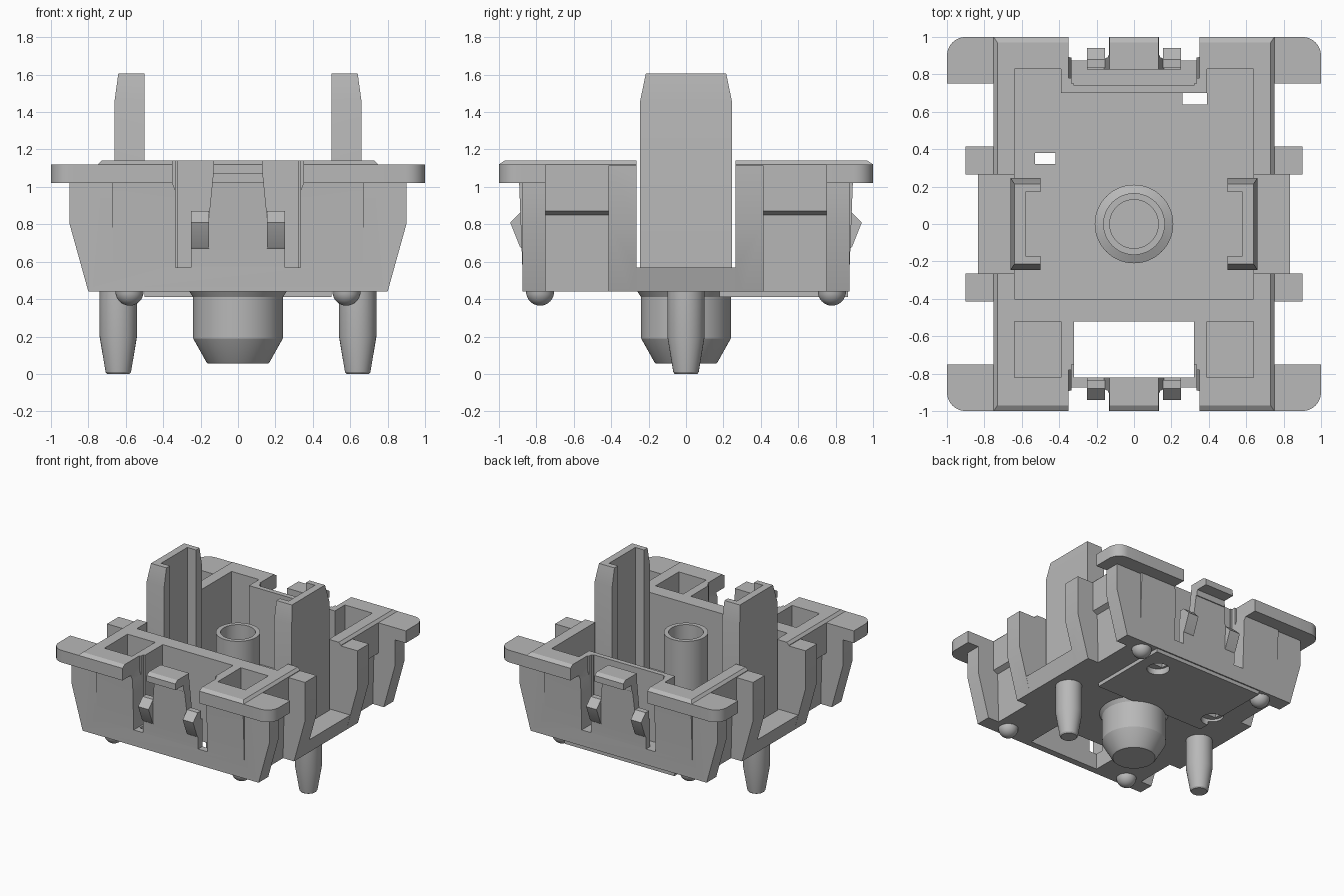
import bpy, bmesh, math

if "Cube" in bpy.data.objects:
    bpy.data.objects.remove(bpy.data.objects["Cube"])

mat = bpy.data.materials.new("grey plastic")
mat.diffuse_color = (0.48, 0.48, 0.48, 1)
mat.use_nodes = True
mat.node_tree.nodes["Principled BSDF"].inputs["Base Color"].default_value = mat.diffuse_color


def finish(bm, name):
    bmesh.ops.recalc_face_normals(bm, faces=bm.faces)
    me = bpy.data.meshes.new(name)
    bm.to_mesh(me)
    bm.free()
    me.materials.append(mat)
    ob = bpy.data.objects.new(name, me)
    bpy.context.collection.objects.link(ob)
    return ob


def skin(name, rings):
    """Closed solid through rings with equal point counts."""
    bm = bmesh.new()
    vs = [[bm.verts.new(p) for p in r] for r in rings]
    n = len(vs[0])
    for a, b in zip(vs, vs[1:]):
        for i in range(n):
            bm.faces.new((a[i], a[(i + 1) % n], b[(i + 1) % n], b[i]))
    bm.faces.new(vs[0])
    bm.faces.new(vs[-1])
    return finish(bm, name)


def loft(name, *secs):
    """Box sections (z, x0, x1, y0, y1) joined upwards."""
    return skin(name, [[(a, c, z), (b, c, z), (b, d, z), (a, d, z)] for z, a, b, c, d in secs])


def box(x0, x1, y0, y1, z0, z1):
    return loft("box", (z0, min(x0, x1), max(x0, x1), min(y0, y1), max(y0, y1)),
                (z1, min(x0, x1), max(x0, x1), min(y0, y1), max(y0, y1)))


def prism(axis, prof, lo, hi):
    """Profile (u, z) extruded along x or y."""
    if axis == 'y':
        return skin("prism", [[(u, t, z) for u, z in prof] for t in (lo, hi)])
    return skin("prism", [[(t, u, z) for u, z in prof] for t in (lo, hi)])


def turned(name, prof, x=0, y=0, n=48):
    """Round part from (radius, z) profile."""
    return skin(name, [[(x + r * math.cos(2 * math.pi * i / n), y + r * math.sin(2 * math.pi * i / n), z)
                        for i in range(n)] for r, z in prof])


def apply(ob, tool, op):
    m = ob.modifiers.new("bool", 'BOOLEAN')
    m.operation, m.solver, m.object = op, 'EXACT', tool
    bpy.context.view_layer.objects.active = ob
    bpy.ops.object.modifier_apply(modifier=m.name)
    bpy.data.objects.remove(tool)


def add(t):
    apply(body, t, 'UNION')


def cut(t):
    apply(body, t, 'DIFFERENCE')


S = (-1, 1)

# core with undercut side walls
half = [(.75, 1.1), (.75, .87), (.71, .85), (.70, .44)]
body = prism('y', half + [(-x, z) for x, z in reversed(half)], -.865, .865)
body.name = "switch_housing"

# front and back walls
add(prism('x', [(-.895, 1.1), (-.87, .44), (.87, .44), (.895, 1.1)], -.67, .67))

# corner pillars, side ribs and the sill between ribs
rib = [(.9, 1.115), (.9, .8), (.8, .44)]
rib = rib + [(-x, z) for x, z in reversed(rib)]
low = [(.9, 1.06), (.9, .8), (.8, .44)]
low = low + [(-x, z) for x, z in reversed(low)]
for s in S:
    add(prism('y', low, *sorted((s * .75, s * .875))))
    add(prism('y', rib, *sorted((s * .265, s * .415))))
add(prism('y', [(.835, .57), (.8, .44), (-.8, .44), (-.835, .57)], -.3, .3))

# top flange with rounded ears and bevelled lip
add(loft("lip", (1.02, -.75, .75, -1, 1), (1.12, -.75, .75, -1, 1), (1.14, -.73, .73, -.97, .97)))
for sx in S:
    for sy in S:
        arc = [(.9 + .1 * math.cos(a), .9 + .1 * math.sin(a))
               for a in [math.pi / 2 * k / 8 for k in range(9)]]
        pts = [(.6, .75), (1, .75)] + arc + [(.6, 1)]
        add(skin("ear", [[(sx * x, sy * y, z) for x, y in pts] for z in (1.02, 1.12)]))
# flange only overhangs at the ends
for s in S:
    cut(box(s * .7501, s * 1.2, -.265, .265, .57, 2))

# raised pad underneath
add(box(-.5, .5, .18, .865, .41, .46))

# inner cavity, corner extensions, pockets and through window
cut(box(-.64, .64, -.40, .70, .52, 2))
for s in S:
    cut(box(s * .39, s * .64, .6, .83, .52, 2))
    cut(box(s * .39, s * .64, -.82, -.52, .52, 2))
    cut(box(s * .63, s * 1.2, -.265, .265, .57, 2))
cut(box(-.32, .32, -.82, -.52, .2, 2))
cut(box(-.32, .32, .74, .825, .57, 2))

# snap clips at front and back
for sy in S:
    for sx in S:
        cut(box(sx * .25, sx * .335, sy * .75, sy * 1.1, .57, 2))
        cut(skin("clip_gap", [[(sx * x, y, z) for x, z in
                               ((.16, .80), (.26, .80), (.35, 1.02), (.35, 2), (.13, 2), (.13, 1.1))]
                              for y in (sy * .78, sy * 1.1)]))
        tooth = [(.835, .87), (.88, .87), (.94, .81), (.888, .68), (.835, .62)]
        add(prism('x', [(sy * y, z) for y, z in tooth], *sorted((sx * .155, sx * .25))))
    cut(box(-.2, .2, sy * .9, sy * 1.1, 1.0, 1.07))

# tall guide posts with an inward channel
for s in S:
    secs = [(.5, .5, .66, .245), (1.46, .5, .66, .245), (1.605, .5, .64, .215)]
    add(loft("post", *[(z, *sorted((s * a, s * b)), -y, y) for z, a, b, y in secs]))
    cut(box(s * .45, s * .58, -.17, .17, .52, 2))

# centre tube above and stub below
add(turned("tube", [(.16, .055), (.17, .065), (.24, .19), (.24, .41), (.26, .44), (.26, .48),
                    (.21, .5), (.21, .55), (.165, .57), (.165, 1.13)], n=64))
cut(turned("bore", [(.13, .2), (.13, 2)], n=64))

# contact pin holes with round recesses underneath
for x0, x1, y0, y1 in ((.26, .39, .64, .70), (-.53, -.42, .32, .38)):
    cut(turned("recess", [(.085, .3), (.085, .46)], (x0 + x1) / 2, (y0 + y1) / 2, 32))
    cut(box(x0, x1, y0, y1, .3, .7))

# locating pegs and round feet
for s in S:
    add(turned("peg", [(.06, 0), (.068, .01), (.1, .2), (.1, .5)], s * .64, 0, 32))
    for sy in S:
        prof = [(.075 * math.cos(a), .44 + .075 * math.sin(a))
                for a in [math.radians(-87 + 87 * k / 8) for k in range(9)]] + [(.075, .48)]
        add(turned("foot", prof, s * .58, sy * .78, 32))

bpy.ops.object.select_all(action='DESELECT')
body.select_set(True)
bpy.context.view_layer.objects.active = body
bpy.ops.object.shade_smooth_by_angle(angle=math.radians(25))
